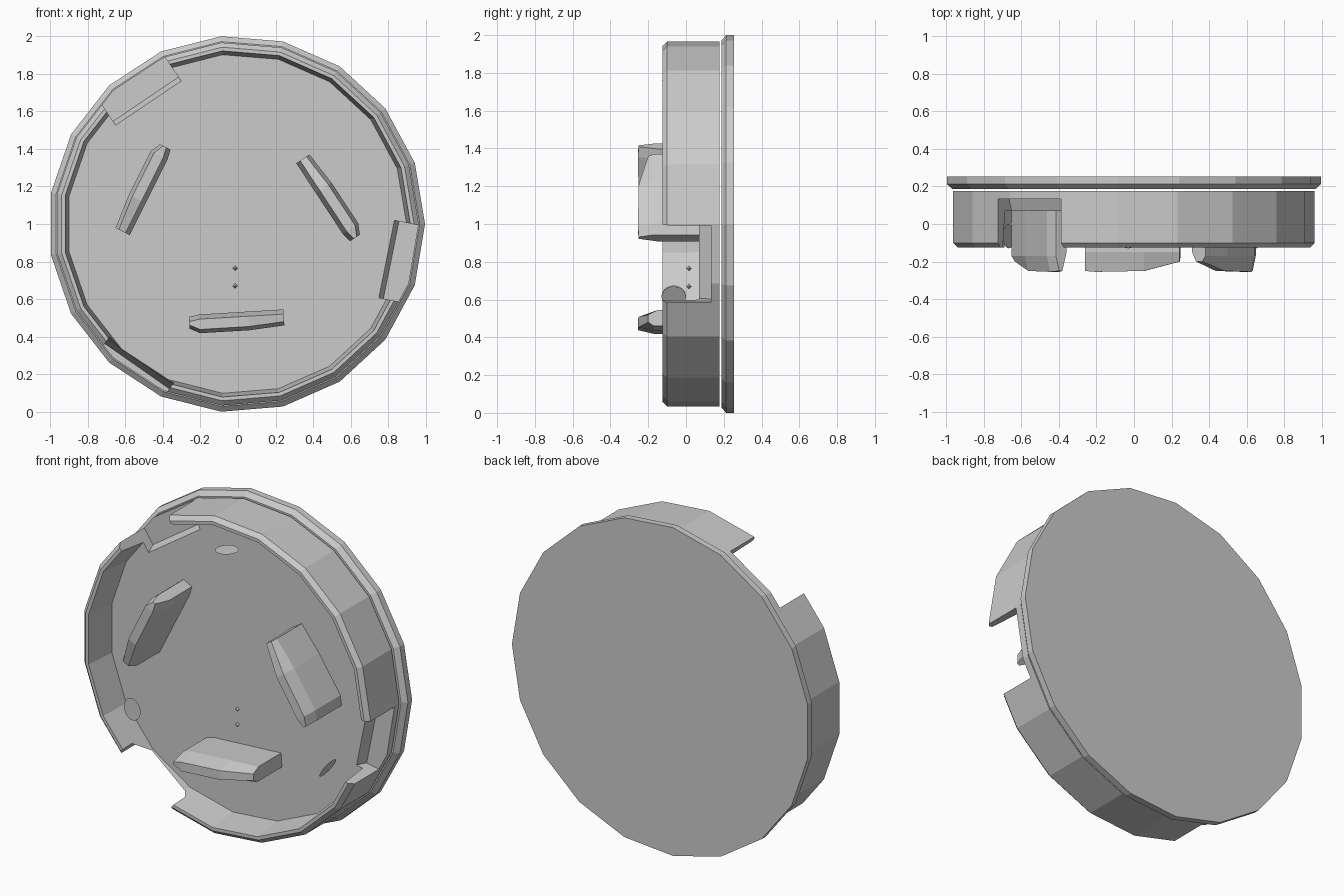
import bpy, bmesh
from math import sin, cos, pi, radians

if "Cube" in bpy.data.objects:
    bpy.data.objects.remove(bpy.data.objects["Cube"])

SIDES = 19
CX, CZ = -0.007, 1.0      # axis of the round cap, running along y


def make_object(name, verts, faces):
    bm = bmesh.new()
    vs = [bm.verts.new(v) for v in verts]
    for f in faces:
        bm.faces.new([vs[i] for i in f])
    bmesh.ops.recalc_face_normals(bm, faces=bm.faces)
    me = bpy.data.meshes.new(name)
    bm.to_mesh(me)
    bm.free()
    ob = bpy.data.objects.new(name, me)
    bpy.context.collection.objects.link(ob)
    return ob


def loft(name, rings, caps=True):
    """Skin a list of equal-sized closed loops."""
    n = len(rings[0])
    verts = [p for r in rings for p in r]
    faces = []
    for k in range(len(rings) - 1):
        for i in range(n):
            j = (i + 1) % n
            faces.append((k*n + i, k*n + j, (k+1)*n + j, (k+1)*n + i))
    if caps:
        faces.append(tuple(range(n)))
        faces.append(tuple(range((len(rings)-1)*n, len(rings)*n)))
    return make_object(name, verts, faces)


def ring(r, y):
    return [(CX + r*cos(2*pi*i/SIDES), y, CZ + r*sin(2*pi*i/SIDES))
            for i in range(SIDES)]


# flat back plate with chamfered front edge
loft("back_plate", [ring(r, y) for r, y in
     [(0.975, 0.187), (1.0034, 0.213), (1.0034, 0.253)]])

# shallow cup: floor plus chamfered rim
cup = loft("rim_cup", [ring(r, y) for r, y in
           [(0.97, 0.177), (0.97, -0.10), (0.945, -0.125),
            (0.925, -0.125), (0.905, 0.07)]])

# three notches through the rim: (angle, inner distance, sideways shift)
for ang, inner, shift in [(124, 0.797, -0.03), (235, 0.90, 0.0), (348.6, 0.82, 0.025)]:
    a = radians(ang)

    def level(d, y):
        pts = [(d, -0.21), (d, 0.21), (1.2, 0.21), (1.2, -0.21)]
        return [(CX + u*cos(a) + (shift - v)*sin(a)*-1 * -1, y,
                 CZ + u*sin(a) - (shift - v)*cos(a)) for u, v in pts]
    cutter = loft("notch_cutter", [level(inner - 0.06, -0.3), level(inner, 0.07),
                                   level(inner + 0.025, 0.132)])
    cutter.hide_render = True
    mod = cup.modifiers.new("notch", 'BOOLEAN')
    mod.operation = 'DIFFERENCE'
    mod.solver = 'EXACT'
    mod.object = cutter
    bpy.context.view_layer.objects.active = cup
    bpy.ops.object.modifier_apply(modifier=mod.name)
    bpy.data.objects.remove(cutter)

# three faceted clips standing on the floor
# stations: (along, low side, high side, front y)
stations = [(-0.255, -0.028, 0.035, -0.25), (-0.20, -0.055, 0.045, -0.255),
            (0.06, -0.055, 0.045, -0.25), (0.25, -0.04, 0.045, -0.20)]
for n, (px, pz, ang) in enumerate([(-0.005, 0.485, 3.4), (0.485, 1.14, 123.4),
                                   (-0.505, 1.185, 243.4)]):
    a = radians(ang)
    rings = []
    for t, lo, hi, yf in stations:
        sec = [(lo, 0.08), (lo, -0.17), (lo + 0.02, yf),
               (hi - 0.025, yf), (hi, -0.15), (hi, 0.08)]
        rings.append([(px + t*cos(a) - w*sin(a), y, pz + t*sin(a) + w*cos(a))
                      for w, y in sec])
    loft("clip_%d" % (n + 1), rings)

# three thin round tabs facing the centre
for n, ang in enumerate((91.7, 210, 329.6)):
    a = radians(ang)
    r = 0.065
    pts = []
    for i in range(16):
        s, y = r*cos(pi*i/8), -0.065 + r*sin(pi*i/8)
        pts.append((CX + 0.762*cos(a) - s*sin(a), y, CZ + 0.762*sin(a) + s*cos(a)))
    make_object("round_tab_%d" % (n + 1), pts, [tuple(range(16))])

# two tiny diamond studs
for n, z in enumerate((0.765, 0.67)):
    d, x, y = 0.015, -0.015, 0.015
    v = [(x+d, y, z), (x, y+d, z), (x-d, y, z), (x, y-d, z), (x, y, z+d), (x, y, z-d)]
    f = [(i, (i+1) % 4, k) for i in range(4) for k in (4, 5)]
    make_object("stud_%d" % (n + 1), v, f)
